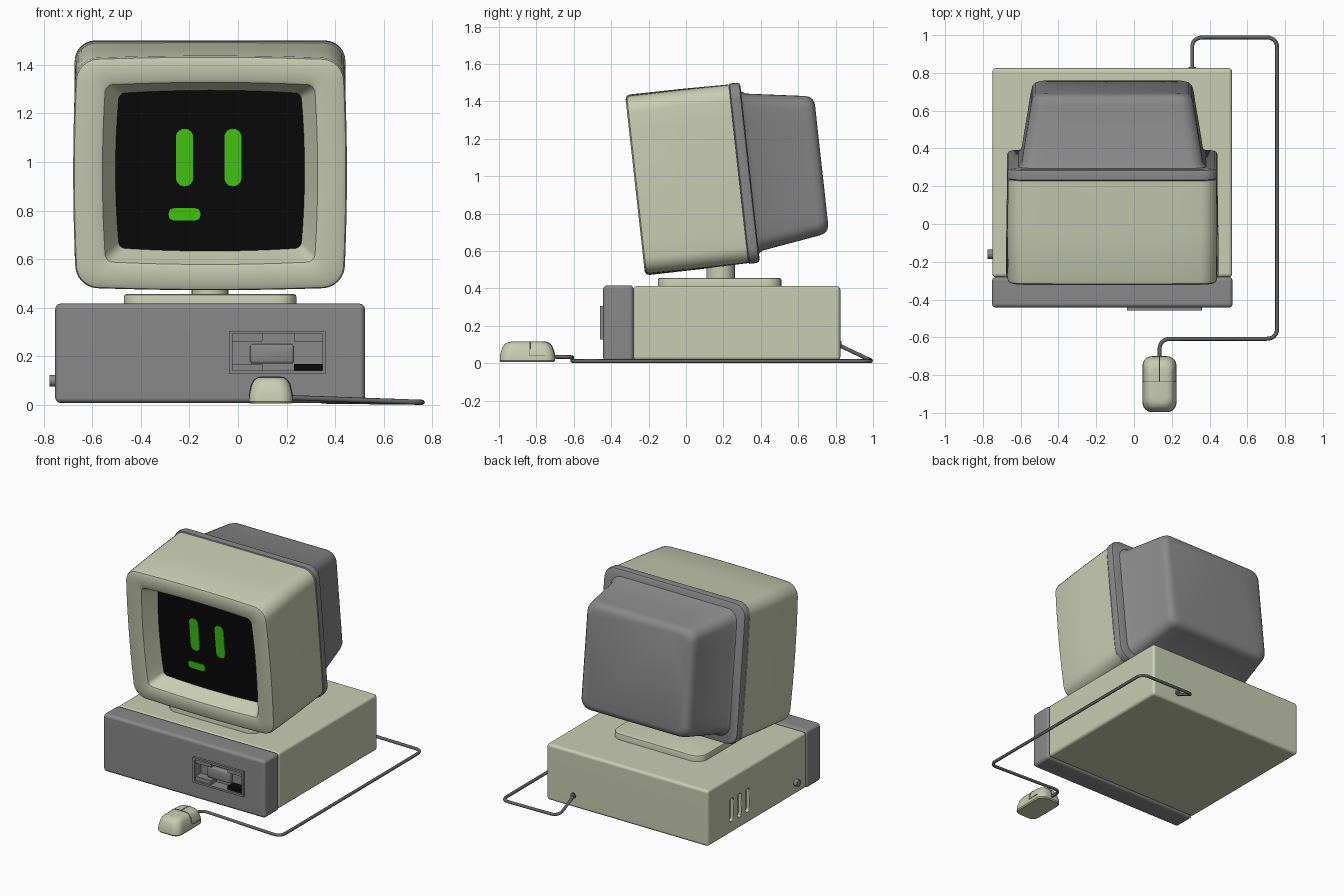
import bpy, bmesh, math
from mathutils import Vector

if "Cube" in bpy.data.objects:
    bpy.data.objects.remove(bpy.data.objects["Cube"])


def material(name, rgb):
    m = bpy.data.materials.new(name)
    m.diffuse_color = (*rgb, 1)
    m.use_nodes = True
    m.node_tree.nodes["Principled BSDF"].inputs["Base Color"].default_value = m.diffuse_color
    return m


BEIGE = material("beige plastic", (0.58, 0.61, 0.45))
GREY = material("grey plastic", (0.25, 0.25, 0.25))
DARK = material("dark grey cable", (0.13, 0.13, 0.13))
BLACK = material("black glass", (0.003, 0.003, 0.003))
GREEN = material("green glow", (0.06, 0.6, 0.006))
CX = -0.115                      # centre line of the computer
TILT = math.radians(6.3)         # forward tilt of the monitor


def finish(name, bm, mat, angle=35):
    bmesh.ops.recalc_face_normals(bm, faces=bm.faces)
    me = bpy.data.meshes.new(name)
    bm.to_mesh(me)
    bm.free()
    ob = bpy.data.objects.new(name, me)
    bpy.context.collection.objects.link(ob)
    me.materials.append(mat)
    bpy.ops.object.select_all(action='DESELECT')
    ob.select_set(True)
    bpy.context.view_layer.objects.active = ob
    bpy.ops.object.shade_smooth_by_angle(angle=math.radians(angle))
    return ob


def outline(hw, hh, r, bulge=0.0):
    """Rounded rectangle whose sides can bow outwards."""
    pts = []
    corners = [(1, 1, 0), (-1, 1, 90), (-1, -1, 180), (1, -1, 270)]
    for sx, sy, a0 in corners:
        for i in range(7):
            a = math.radians(a0 + 15 * i)
            pts.append(Vector((sx * (hw - r) + r * math.cos(a), sy * (hh - r) + r * math.sin(a))))
        nx = corners[(corners.index((sx, sy, a0)) + 1) % 4]
        a = math.radians(a0 + 90)
        end = Vector((nx[0] * (hw - r) + r * math.cos(a), nx[1] * (hh - r) + r * math.sin(a)))
        start = pts[-1].copy()
        pts += [start.lerp(end, k / 8) for k in range(1, 8)]
    return [(p.x * (1 + bulge * (1 - (p.y / hh) ** 2)),
             p.y * (1 + bulge * (1 - (p.x / hw) ** 2))) for p in pts]


def loft(name, mat, sections, place, caps=(True, True)):
    """Skin rounded outlines given as (depth, half width, half height, radius, bulge)."""
    bm = bmesh.new()
    rings = [[bm.verts.new(place(x, y, s[0])) for x, y in outline(*s[1:])] for s in sections]
    n = len(rings[0])
    for a, b in zip(rings, rings[1:]):
        for i in range(n):
            bm.faces.new((a[i], a[(i + 1) % n], b[(i + 1) % n], b[i]))
    for cap, ring in zip(caps, (rings[0], rings[-1])):
        if cap:
            bm.faces.new(ring)
    return finish(name, bm, mat)


def box(name, mat, x, y, z, bevel=0.0):
    bm = bmesh.new()
    bmesh.ops.create_cube(bm, size=1)
    for v in bm.verts:
        v.co = [(r[0] + r[1]) / 2 + c * (r[1] - r[0]) for c, r in zip(v.co, (x, y, z))]
    if bevel:
        bmesh.ops.bevel(bm, geom=bm.edges[:], offset=bevel, segments=3, profile=0.5, affect='EDGES')
    return finish(name, bm, mat)


def cylinder(name, mat, centre, radius, depth, axis='Z'):
    bm = bmesh.new()
    bmesh.ops.create_cone(bm, cap_ends=True, segments=24, radius1=radius, radius2=radius, depth=depth)
    ob = finish(name, bm, mat)
    ob.location = centre
    ob.rotation_euler = {'X': (0, math.pi / 2, 0), 'Y': (math.pi / 2, 0, 0), 'Z': (0, 0, 0)}[axis]
    return ob


def tube(name, mat, pts, radius, fillet=0.0):
    pts = [Vector(p) for p in pts]
    path = [pts[0]]
    for a, p, b in zip(pts, pts[1:], pts[2:]):
        if not fillet:
            path.append(p)
            continue
        s, e = p + (a - p).normalized() * fillet, p + (b - p).normalized() * fillet
        for k in range(7):
            t = k / 6
            path.append(s.lerp(p, t).lerp(p.lerp(e, t), t))
    path.append(pts[-1])
    cu = bpy.data.curves.new(name, 'CURVE')
    cu.dimensions = '3D'
    cu.bevel_depth = radius
    cu.bevel_resolution = 2
    cu.use_fill_caps = True
    sp = cu.splines.new('POLY')
    sp.points.add(len(path) - 1)
    for q, p in zip(sp.points, path):
        q.co = (*p, 1)
    cu.materials.append(mat)
    ob = bpy.data.objects.new(name, cu)
    bpy.context.collection.objects.link(ob)


def cut(target, cutter):
    cutter.hide_render = True
    cutter.hide_viewport = True
    m = target.modifiers.new("cut", 'BOOLEAN')
    m.object = cutter
    m.solver = 'EXACT'


def keep_flat(ob):
    ob.modifiers.new("flat faces", 'WEIGHTED_NORMAL').keep_sharp = True


# System unit: body with three side vents, front panel, power knob
body = box("case_body", BEIGE, (-0.75, 0.52), (-0.282, 0.825), (0.015, 0.413), 0.02)
for i in range(3):
    y0 = 0.38 + 0.09 * i
    cut(body, loft("vent_cutter", BEIGE, [(-0.80, 0.023, 0.085, 0.022), (-0.725, 0.023, 0.085, 0.022)],
                   lambda a, b, d: (d, y0 + a, 0.18 + b)))
panel = box("front_panel", GREY, (-0.752, 0.522), (-0.443, -0.28), (0.008, 0.417), 0.022)
cylinder("power_knob", GREY, (-0.76, -0.16, 0.10), 0.024, 0.03, 'X')

# Disk drive: recess, raised frame, inner ledges and slot
cut(panel, box("drive_cutter", GREY, (-0.022, 0.347), (-0.5, -0.385), (0.14, 0.293)))
for n, x, z in (("top", (-0.036, 0.361), (0.291, 0.305)), ("bottom", (-0.036, 0.361), (0.127, 0.141)),
                ("left", (-0.036, -0.022), (0.141, 0.291)), ("right", (0.347, 0.361), (0.141, 0.291))):
    box("drive_frame_" + n, GREY, x, (-0.459, -0.435), z)
for n, x in (("left", (-0.022, 0.10)), ("right", (0.23, 0.347))):
    box("drive_top_tab_" + n, GREY, x, (-0.445, -0.38), (0.262, 0.291))
box("drive_bottom_tab", GREY, (-0.022, 0.10), (-0.445, -0.38), (0.141, 0.168))
box("drive_slot", BLACK, (0.23, 0.347), (-0.445, -0.38), (0.141, 0.168))
box("drive_lever", GREY, (0.05, 0.23), (-0.42, -0.38), (0.17, 0.25), 0.012)
for ob in (body, panel):
    keep_flat(ob)

# Monitor stand
loft("stand_plate", BEIGE, [(0.41, 0.355, 0.33, 0.08), (0.445, 0.355, 0.33, 0.08),
                            (0.453, 0.352, 0.327, 0.077), (0.456, 0.344, 0.319, 0.07)],
     lambda a, b, d: (CX + a, 0.18 + b, d))
cylinder("stand_neck", BEIGE, (CX, 0.185, 0.50), 0.076, 0.13)


# Monitor, built along its depth from the front face and then tilted
def monitor(name, mat, sections, caps=(True, True), x=0.0, z=0.0):
    ob = loft(name, mat, sections, lambda a, b, d: (x + a, d, z + b), caps)
    ob.location = (CX, -0.272, 0.952)
    ob.rotation_euler.x = TILT
    return ob


monitor("monitor_casing", BEIGE, [
    (0.556, 0.553, 0.478, 0.085, 0.005), (0.30, 0.553, 0.478, 0.085, 0.014),
    (0.025, 0.550, 0.474, 0.085, 0.024), (0.008, 0.545, 0.469, 0.082, 0.024),
    (0.0, 0.528, 0.452, 0.07, 0.024), (0.0, 0.445, 0.378, 0.035, 0.03),
    (0.006, 0.430, 0.366, 0.03, 0.03), (0.105, 0.376, 0.322, 0.025, 0.04),
    (0.115, 0.370, 0.316, 0.02, 0.04)], (True, False))
monitor("screen", BLACK, [(0.108, 0.376, 0.322, 0.025, 0.04), (0.114, 0.376, 0.322, 0.025, 0.04)])
for n, x, z, hw, hh in (("left_eye", -0.105, 0.055, 0.035, 0.119), ("right_eye", 0.094, 0.055, 0.035, 0.119),
                        ("mouth", -0.105, -0.180, 0.065, 0.025)):
    monitor(n, GREEN, [(0.104, hw, hh, hw * 0.95 if hw < hh else 0.02),
                       (0.109, hw, hh, hw * 0.95 if hw < hh else 0.02)], x=x, z=z)
monitor("monitor_rim", GREY, [
    (0.556, 0.545, 0.475, 0.08), (0.562, 0.557, 0.485, 0.085), (0.598, 0.557, 0.485, 0.085),
    (0.612, 0.552, 0.480, 0.08), (0.618, 0.540, 0.468, 0.075)])
monitor("monitor_back", GREY, [
    (0.60, 0.505, 0.445, 0.085), (0.622, 0.494, 0.434, 0.08), (0.64, 0.480, 0.422, 0.075),
    (0.95, 0.430, 0.375, 0.07), (0.978, 0.422, 0.367, 0.07), (0.995, 0.406, 0.351, 0.065),
    (1.003, 0.380, 0.325, 0.055)])

# Mouse with button seams
MX, MY = 0.135, -0.848
loft("mouse_body", BEIGE, [
    (0.006, 0.084, 0.142, 0.045), (0.014, 0.090, 0.148, 0.05), (0.045, 0.088, 0.146, 0.05),
    (0.085, 0.078, 0.134, 0.05), (0.102, 0.068, 0.122, 0.048), (0.112, 0.055, 0.106, 0.045),
    (0.115, 0.038, 0.088, 0.035)], lambda a, b, d: (MX + a, MY + b, d))
half = [(0.0885, -0.75, 0.04), (0.0885, -0.835, 0.04), (0.079, -0.835, 0.085),
        (0.068, -0.835, 0.102), (0.055, -0.835, 0.112), (0.038, -0.835, 0.115), (0, -0.835, 0.115)]
for n, s in (("right", 1), ("left", -1)):
    tube("mouse_seam_" + n, DARK, [(MX + s * x, y, z) for x, y, z in half], 0.0025)
tube("mouse_button_split", DARK, [(MX, -0.835, 0.115), (MX, -0.76, 0.115), (MX, -0.742, 0.112),
                                  (MX, -0.726, 0.102), (MX, -0.714, 0.085), (MX, -0.702, 0.045)], 0.0025)

# Cable from the mouse round to the socket at the back
tube("mouse_cable", DARK, [(MX, -0.72, 0.035), (MX, -0.608, 0.033), (0.758, -0.608, 0.011),
                           (0.758, 0.988, 0.011), (0.308, 0.988, 0.016), (0.308, 0.81, 0.10)], 0.0105, 0.06)
cylinder("cable_socket", DARK, (0.308, 0.826, 0.10), 0.02, 0.012, 'Y')
